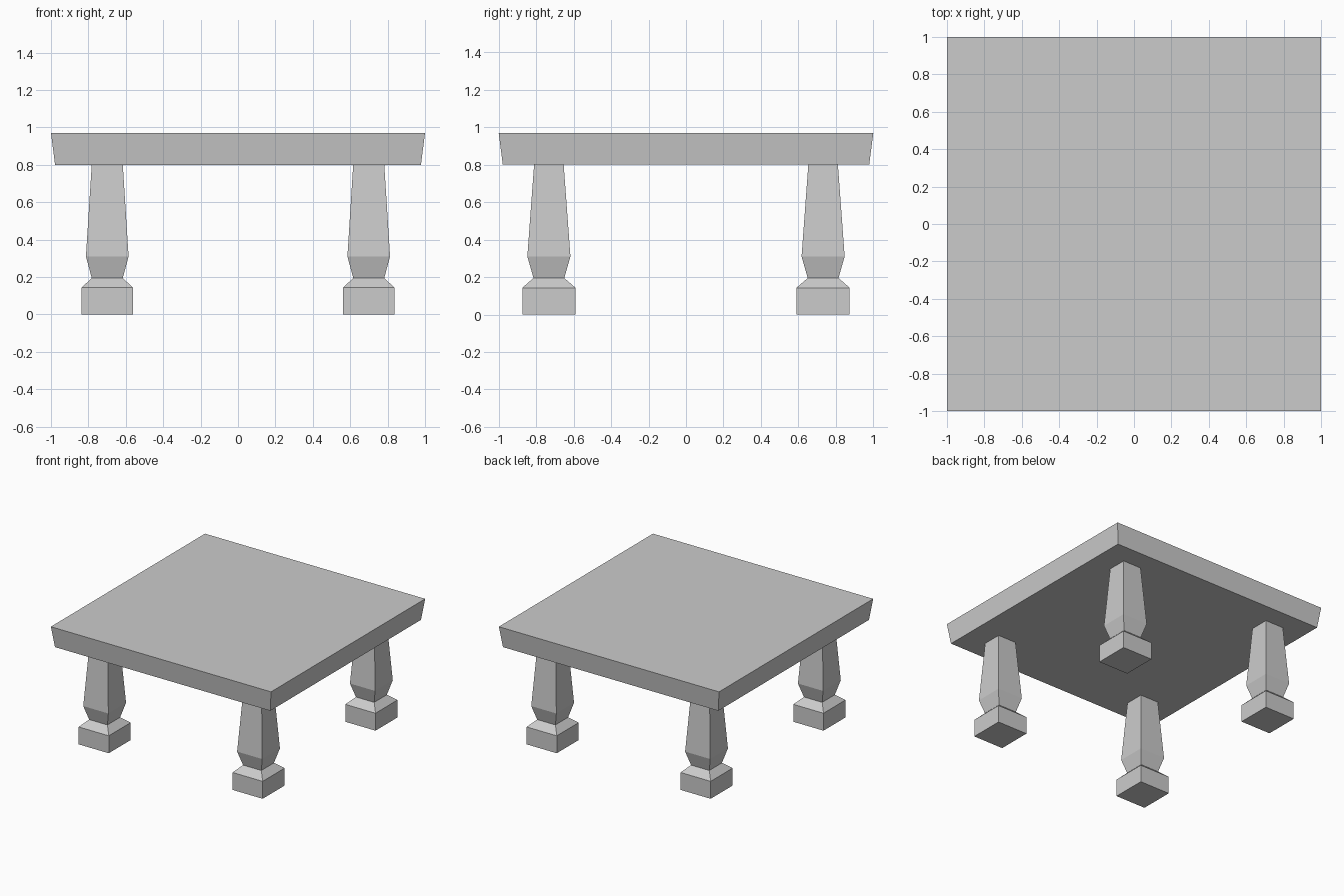
import bpy, bmesh

if "Cube" in bpy.data.objects:
    bpy.data.objects.remove(bpy.data.objects["Cube"])


def square_loft(name, sections, center=(0, 0)):
    """Stack rectangular sections (half_x, half_y, z) into a closed flat-faced solid."""
    bm = bmesh.new()
    cx, cy = center
    rings = [[bm.verts.new((cx + sx * hx, cy + sy * hy, z))
              for sx, sy in ((-1, -1), (1, -1), (1, 1), (-1, 1))]
             for hx, hy, z in sections]
    for low, high in zip(rings, rings[1:]):
        for i in range(4):
            j = (i + 1) % 4
            bm.faces.new((low[i], low[j], high[j], high[i]))
    bm.faces.new(rings[0][::-1])
    bm.faces.new(rings[-1])
    mesh = bpy.data.meshes.new(name)
    bm.to_mesh(mesh)
    bm.free()
    obj = bpy.data.objects.new(name, mesh)
    bpy.context.collection.objects.link(obj)
    return obj


# Table top, flaring slightly towards the upper edge
square_loft("table_top", [(0.978, 0.978, 0.80), (1.0, 1.0, 0.97)])

# Baluster legs: square foot, chamfer, neck, bulge, tapering shaft
leg_profile = [
    (0.137, 0.142, 0.0),
    (0.137, 0.142, 0.143),
    (0.083, 0.082, 0.195),
    (0.114, 0.115, 0.31),
    (0.083, 0.079, 0.80),
]
for y_name, sy in (("front", -1), ("back", 1)):
    for x_name, sx in (("left", -1), ("right", 1)):
        square_loft(f"{y_name}_{x_name}_leg", leg_profile, (sx * 0.699, sy * 0.732))
